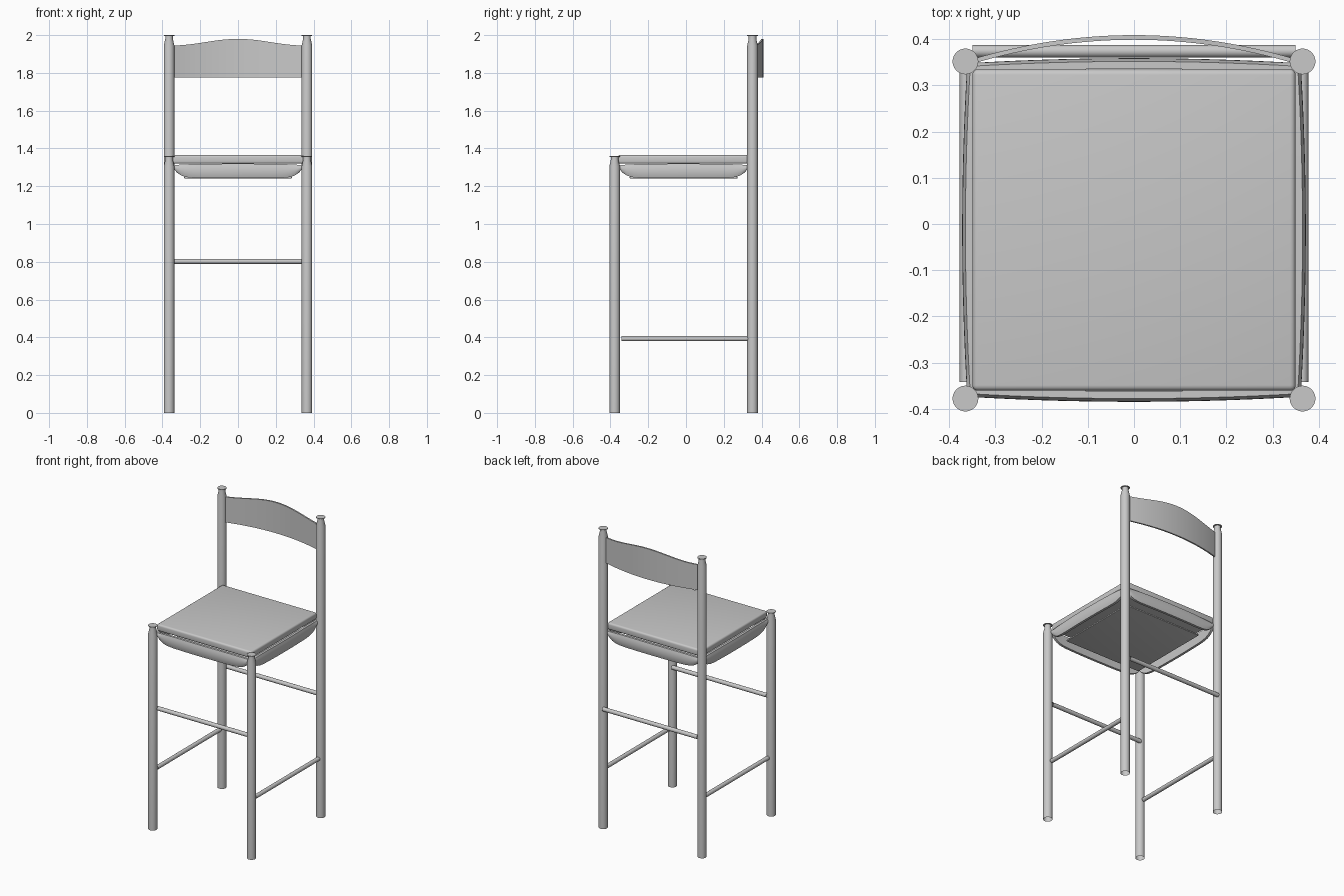
import bpy, bmesh, math
from mathutils import Matrix, Vector

cube = bpy.data.objects.get("Cube")
if cube:
    bpy.data.objects.remove(cube, do_unlink=True)

grey = bpy.data.materials.new("plain grey")
grey.use_nodes = True
COLOR = (0.58, 0.58, 0.58, 1)
grey.diffuse_color = COLOR
grey.node_tree.nodes["Principled BSDF"].inputs["Base Color"].default_value = COLOR


def finish(name, bm, angle=40):
    mesh = bpy.data.meshes.new(name)
    bm.to_mesh(mesh)
    bm.free()
    mesh.materials.append(grey)
    obj = bpy.data.objects.new(name, mesh)
    bpy.context.collection.objects.link(obj)
    bpy.ops.object.select_all(action='DESELECT')
    obj.select_set(True)
    bpy.context.view_layer.objects.active = obj
    bpy.ops.object.shade_smooth_by_angle(angle=math.radians(angle))


def rod(name, start, end, radius):
    """Round open-ended bar between two points."""
    a, b = Vector(start), Vector(end)
    turn = (b - a).to_track_quat('Z', 'Y').to_matrix().to_4x4()
    bm = bmesh.new()
    bmesh.ops.create_cone(bm, cap_ends=False, segments=24, radius1=radius, radius2=radius,
                          depth=(b - a).length, matrix=Matrix.Translation((a + b) / 2) @ turn)
    finish(name, bm)


def leg(name, x, y, top, radius=0.028, sides=24):
    """Open-bottomed tube with a short neck under a flat round cap."""
    rings = ((0, radius), (top - 0.055, radius), (top - 0.02, 0.02),
             (top - 0.004, 0.02), (top - 0.004, radius), (top, radius))
    bm = bmesh.new()
    loops = [[bm.verts.new((x + r * math.cos(math.tau * k / sides),
                            y + r * math.sin(math.tau * k / sides), z))
              for k in range(sides)] for z, r in rings]
    for low, high in zip(loops, loops[1:]):
        for k in range(sides):
            n = (k + 1) % sides
            bm.faces.new((low[k], low[n], high[n], high[k]))
    bm.faces.new(loops[-1])
    finish(name, bm)


def slab(name, center, size, round_off):
    """Box with rounded edges."""
    bm = bmesh.new()
    bmesh.ops.create_cube(bm, size=1,
                          matrix=Matrix.Translation(center) @ Matrix.Diagonal((*size, 1)))
    bmesh.ops.bevel(bm, geom=bm.edges[:], offset=round_off, segments=4, profile=0.5,
                    affect='EDGES')
    finish(name, bm)


def panel(name, half, bow, low, high, thick, bulge, matrix, columns=32, rows=6):
    """Curved board; bow, low and high are functions of t in -1..1, bulge rounds its -y face."""
    bm = bmesh.new()
    grid = []
    for i in range(columns + 1):
        t = 2 * i / columns - 1
        sheets = []
        for side in (-1, 1):
            column = []
            for j in range(rows + 1):
                u = j / rows
                swell = bulge * 4 * u * (1 - u) if side < 0 else 0
                column.append(bm.verts.new((half * t, bow(t) + side * thick / 2 - swell,
                                            low(t) + (high(t) - low(t)) * u)))
            sheets.append(column)
        grid.append(sheets)
    for a, b in zip(grid, grid[1:]):
        for s in (0, 1):
            for j in range(rows):
                bm.faces.new((a[s][j], b[s][j], b[s][j + 1], a[s][j + 1]))
        for j in (0, rows):
            bm.faces.new((a[0][j], b[0][j], b[1][j], a[1][j]))
    for end in (grid[0], grid[-1]):
        for j in range(rows):
            bm.faces.new((end[0][j], end[1][j], end[1][j + 1], end[0][j + 1]))
    bm.transform(matrix)
    bmesh.ops.recalc_face_normals(bm, faces=bm.faces)
    finish(name, bm)


# Four round legs, the back pair rising to hold the backrest
LEG_X, FRONT_Y, BACK_Y = 0.365, -0.378, 0.352
for side, s in (("left", 1), ("right", -1)):
    leg(f"front_{side}_leg", s * LEG_X, FRONT_Y, 1.36)
    leg(f"back_{side}_leg", s * LEG_X, BACK_Y, 2.0)
    # Low side stretcher
    rod(f"{side}_stretcher", (s * 0.364, -0.342, 0.393), (s * 0.364, 0.328, 0.393), 0.0135)

# Higher front and back stretchers
for end, y in (("front", FRONT_Y), ("back", BACK_Y)):
    rod(f"{end}_stretcher", (-0.35, y + 0.022, 0.802), (0.35, y + 0.022, 0.802), 0.0135)

# Seat cushion and the flat base board between the rails
slab("seat_cushion", (0, -0.013, 1.342), (0.7, 0.696, 0.046), 0.012)
slab("seat_base", (0, -0.013, 1.246), (0.57, 0.57, 0.01), 0.003)

# Bowed seat rails with a rounded outer face and rounded lower corners
for name, degrees, reach, shift in (("front", 0, 0.36, 0), ("back", 180, 0.334, 0),
                                    ("left", 90, 0.347, -0.013), ("right", -90, 0.347, -0.013)):
    place = Matrix.Translation((0, shift, 0)) @ Matrix.Rotation(math.radians(degrees), 4, 'Z')
    panel(f"{name}_seat_rail", 0.345,
          lambda t: -reach - 0.01 * (1 - t * t),
          lambda t: 1.243 + 0.055 * abs(t) ** 10,
          lambda t: 1.319 - 0.008 * t ** 4, 0.016, 0.007, place)

# Backrest, bowed backwards with a raised middle
panel("backrest", 0.35,
      lambda t: 0.352 + 0.052 * (1 - t * t),
      lambda t: 1.775,
      lambda t: 1.945 + 0.035 * (1 + math.cos(math.pi * t)) / 2, 0.01, 0, Matrix())
